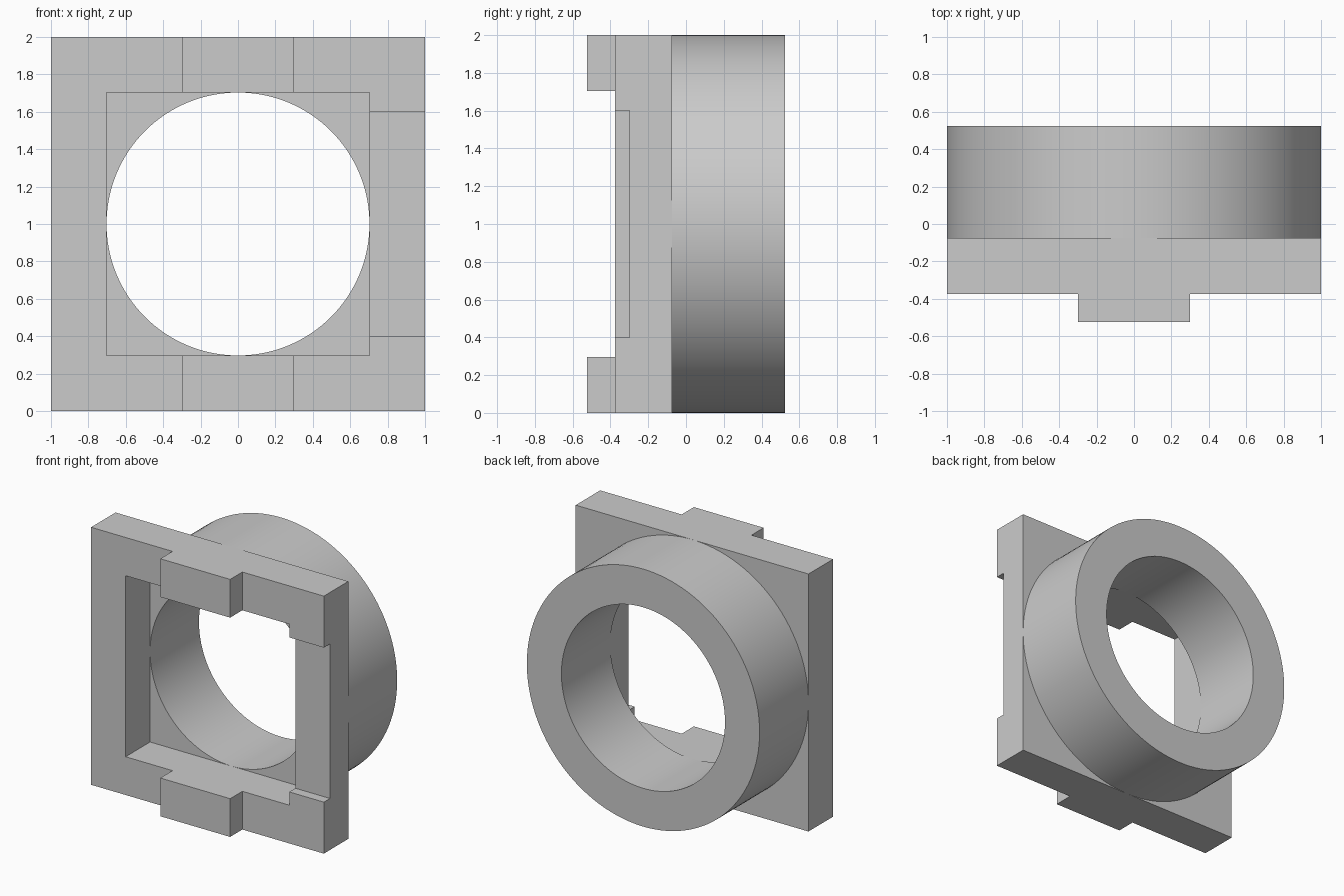
import bpy, bmesh, math
from mathutils import Matrix, Vector

cube = bpy.data.objects.get("Cube")
if cube:
    bpy.data.objects.remove(cube, do_unlink=True)

GREY = (0.6, 0.6, 0.6, 1)
grey = bpy.data.materials.new("plain grey")
grey.use_nodes = True
grey.diffuse_color = GREY
grey.node_tree.nodes["Principled BSDF"].inputs["Base Color"].default_value = GREY

HOLE = 0.703               # half width of the opening and bore radius
FRONT, SEAM, BACK = -0.375, -0.075, 0.525


def add_object(name, bm):
    bmesh.ops.recalc_face_normals(bm, faces=bm.faces)
    mesh = bpy.data.meshes.new(name)
    bm.to_mesh(mesh)
    bm.free()
    mesh.materials.append(grey)
    obj = bpy.data.objects.new(name, mesh)
    bpy.context.collection.objects.link(obj)
    return obj


def box(name, low, high):
    low, high = Vector(low), Vector(high)
    bm = bmesh.new()
    place = Matrix.Translation((low + high) / 2) @ Matrix.Diagonal(high - low).to_4x4()
    bmesh.ops.create_cube(bm, size=1, matrix=place)
    return add_object(name, bm)


def combine(target, tool, operation):
    mod = target.modifiers.new(operation.lower(), "BOOLEAN")
    mod.operation, mod.object, mod.solver = operation, tool, "EXACT"
    bpy.context.view_layer.objects.active = target
    bpy.ops.object.modifier_apply(modifier=mod.name)
    bpy.data.objects.remove(tool, do_unlink=True)


# Square frame; a vertical bar becomes the two front tabs once the opening is cut
frame = box("square_frame", (-1, FRONT, 0), (1, SEAM, 2))
combine(frame, box("tab_bar", (-0.3, -0.525, 0), (0.3, -0.2, 2)), "UNION")
combine(frame, box("opening", (-HOLE, -1, 1 - HOLE), (HOLE, 1, 1 + HOLE)), "DIFFERENCE")

# Shallow notch across the left side of the frame
combine(frame, box("notch", (0.6, -1, 0.4), (1.2, -0.3, 1.6)), "DIFFERENCE")

# Round collar behind the frame, a rectangle spun about the y axis
bm = bmesh.new()
profile = [(HOLE, SEAM), (1, SEAM), (1, BACK), (HOLE, BACK)]
verts = [bm.verts.new((r, y, 1)) for r, y in profile]
edges = [bm.edges.new((verts[i], verts[(i + 1) % 4])) for i in range(4)]
bmesh.ops.spin(bm, geom=verts + edges, cent=(0, 0, 1), axis=(0, 1, 0),
               angle=math.tau, steps=128, use_merge=True)
bmesh.ops.remove_doubles(bm, verts=bm.verts, dist=0.0001)
collar = add_object("round_collar", bm)

bpy.ops.object.select_all(action="DESELECT")
collar.select_set(True)
bpy.context.view_layer.objects.active = collar
bpy.ops.object.shade_smooth_by_angle(angle=math.radians(30))
